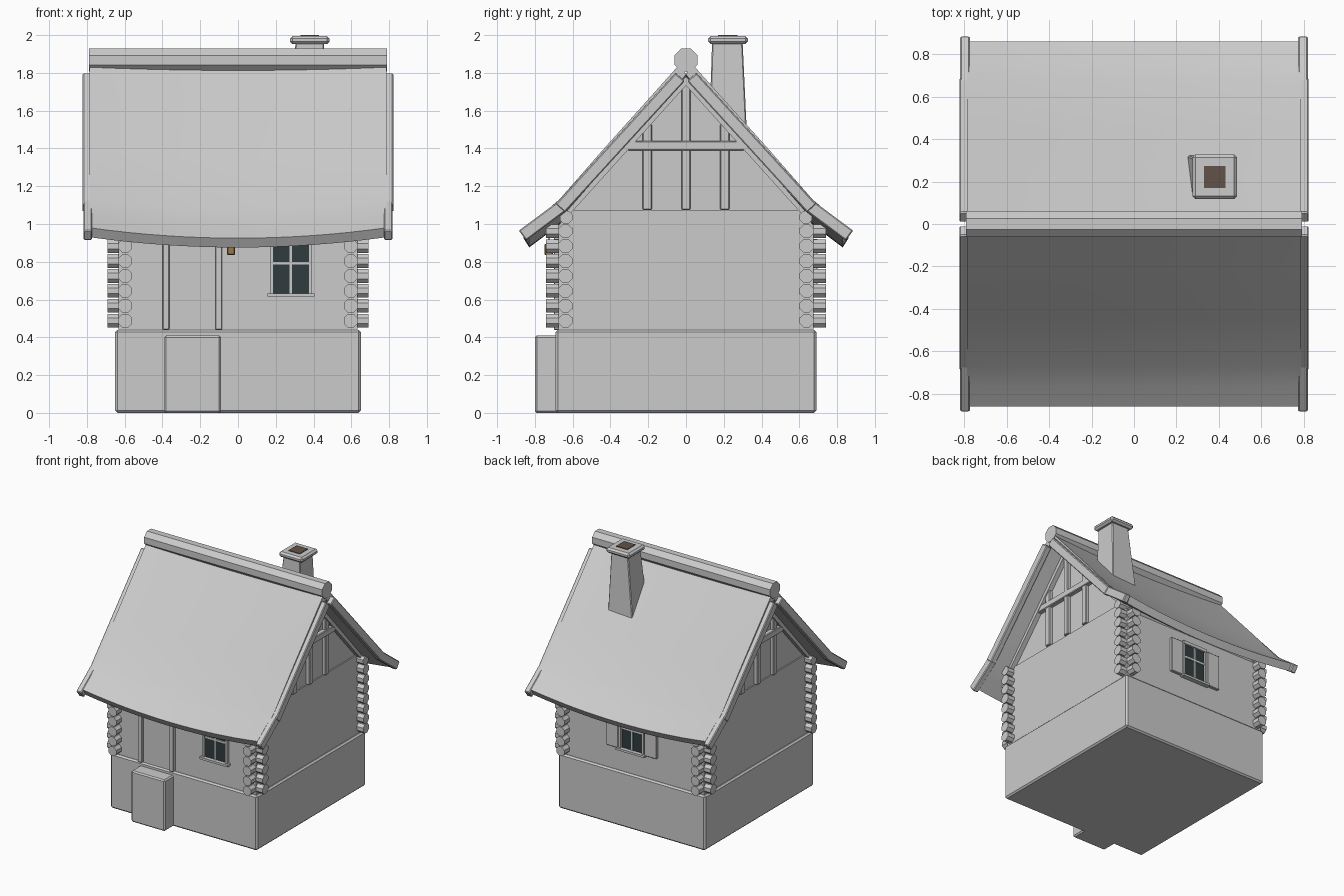
import bpy, bmesh, math
from mathutils import Matrix, Vector

if "Cube" in bpy.data.objects:
    bpy.data.objects.remove(bpy.data.objects["Cube"])


def material(name, rgb):
    m = bpy.data.materials.new(name)
    m.diffuse_color = (*rgb, 1)
    m.use_nodes = True
    m.node_tree.nodes["Principled BSDF"].inputs["Base Color"].default_value = m.diffuse_color
    return m


GLASS = material("dark_glass", (0.03, 0.045, 0.05))
SOOT = material("soot_brown", (0.12, 0.085, 0.065))
BRASS = material("lantern_brass", (0.3, 0.19, 0.07))


def finish(name, bm, mat=None, bevel=0, smooth=False):
    bmesh.ops.recalc_face_normals(bm, faces=bm.faces)
    me = bpy.data.meshes.new(name)
    bm.to_mesh(me)
    bm.free()
    ob = bpy.data.objects.new(name, me)
    bpy.context.collection.objects.link(ob)
    if mat:
        me.materials.append(mat)
    if bevel:
        mod = ob.modifiers.new("bevel", 'BEVEL')
        mod.width, mod.segments = bevel, 1
    if smooth:
        bpy.ops.object.select_all(action='DESELECT')
        ob.select_set(True)
        bpy.context.view_layer.objects.active = ob
        bpy.ops.object.shade_smooth_by_angle(angle=math.radians(40))
    return ob


def loft(name, sections, **kw):
    """Closed skin through equal-length rings of points."""
    bm = bmesh.new()
    rings = [[bm.verts.new(p) for p in s] for s in sections]
    n = len(rings[0])
    for a, b in zip(rings, rings[1:]):
        for i in range(n):
            j = (i + 1) % n
            bm.faces.new((a[i], a[j], b[j], b[i]))
    bm.faces.new(rings[0])
    bm.faces.new(rings[-1])
    return finish(name, bm, **kw)


def rect(x0, x1, y0, y1, z):
    return [(x0, y0, z), (x1, y0, z), (x1, y1, z), (x0, y1, z)]


def box(name, x0, x1, y0, y1, z0, z1, **kw):
    return loft(name, [rect(x0, x1, y0, y1, z0), rect(x0, x1, y0, y1, z1)], **kw)


def prism(name, yz, x0, x1, **kw):
    return loft(name, [[(x, y, z) for y, z in yz] for x in (x0, x1)], **kw)


def log(name, a, b, r, sides=8):
    a, b = Vector(a), Vector(b)
    bm = bmesh.new()
    rot = (b - a).to_track_quat('Z', 'Y').to_matrix().to_4x4()
    spin = Matrix.Rotation(math.pi / sides, 4, 'Z')
    bmesh.ops.create_cone(bm, cap_ends=True, segments=sides, radius1=r, radius2=r,
                          depth=(b - a).length,
                          matrix=Matrix.Translation((a + b) / 2) @ rot @ spin)
    return finish(name, bm)


def strip(p, q, w):
    """Board outline in the y-z plane, hanging w below the line p-q."""
    d = (Vector(q) - Vector(p)).normalized()
    n = Vector((d.y, -d.x))
    if n.y > 0:
        n = -n
    return [p, q, tuple(Vector(q) + n * w), tuple(Vector(p) + n * w)]


# Stone base, door step and wall body
box("foundation", -0.65, 0.65, -0.69, 0.69, 0, 0.44, bevel=0.012)
box("door_step", -0.39, -0.09, -0.80, -0.66, 0, 0.41, bevel=0.01)
prism("walls", [(-0.675, 0.43), (0.675, 0.43), (0.675, 0.99), (0.615, 1.075),
                (-0.615, 1.075), (-0.675, 0.99)], -0.632, 0.632)
prism("gable_walls", [(-0.62, 1.06), (0.62, 1.06), (0, 1.77)], -0.622, 0.622)

# Crossed log ends at each corner
for sx in (-1, 1):
    for sy in (-1, 1):
        for k in range(7):
            z = 0.488 + 0.079 * k
            log("log_end_x", (sx * 0.57, sy * 0.638, z), (sx * 0.69, sy * 0.638, z), 0.039)
            log("log_end_y", (sx * 0.597, sy * 0.60, z), (sx * 0.597, sy * 0.74, z), 0.039)
        log("log_end_top", (sx * 0.57, sy * 0.635, 1.035), (sx * 0.69, sy * 0.635, 1.035), 0.036)

# Gable timber framing on both ends
for s in (-1, 1):
    x0, x1 = s * 0.60, s * 0.65
    for y, top in ((-0.205, 1.53), (0, 1.76), (0.205, 1.53)):
        box("gable_post", x0, x1, y - 0.024, y + 0.024, 1.075, top, bevel=0.005)
    box("gable_tie_beam", x0, s * 0.656, -0.31, 0.31, 1.39, 1.44, bevel=0.005)
    for t in (-1, 1):
        prism("gable_rafter", strip((0, 1.80), (t * 0.645, 1.085), 0.045), x0, s * 0.66)

# Sagging roof slopes with flared eaves
PROFILE = [(0.03, 1.85), (0.2, 1.66), (0.44, 1.393), (0.67, 1.13), (0.765, 1.05), (0.86, 0.98),
           (0.83, 0.93), (0.73, 1.003), (0.635, 1.078), (0.4, 1.343), (0.17, 1.6), (0.0, 1.79)]
for t, name in ((-1, "roof_front"), (1, "roof_back")):
    rings = []
    for i in range(17):
        x = -0.785 + 1.57 * i / 16
        sag = 1 - (x / 0.785) ** 2
        rings.append([(x, t * y, z - sag * (0.035 + 0.02 * y / 0.86)) for y, z in PROFILE])
    loft(name, rings, smooth=True)

# Barge boards, upper and lower piece on each edge
for s in (-1, 1):
    for t in (-1, 1):
        prism("barge_board_upper", strip((t * 0.055, 1.80), (t * 0.69, 1.105), 0.065),
              s * 0.775, s * 0.822, bevel=0.006)
        prism("barge_board_lower", strip((t * 0.67, 1.125), (t * 0.885, 0.965), 0.065),
              s * 0.772, s * 0.818, bevel=0.006)

# Ridge log
log("ridge_log", (-0.79, 0, 1.868), (0.79, 0, 1.868), 0.066)

# Crooked chimney
loft("chimney_shaft", [rect(0.245, 0.47, 0.12, 0.325, 1.42), rect(0.305, 0.455, 0.138, 0.30, 1.96)],
     bevel=0.006)
box("chimney_cap", 0.275, 0.485, 0.117, 0.328, 1.952, 1.995, bevel=0.014)
box("chimney_flue", 0.33, 0.43, 0.17, 0.272, 1.96, 2.0, mat=SOOT)

# Door with frame
box("door", -0.36, -0.11, -0.682, -0.65, 0.44, 0.96)
for x in (-0.381, -0.102):
    box("door_post", x - 0.018, x + 0.018, -0.70, -0.65, 0.44, 0.99, bevel=0.004)
box("door_lintel", -0.41, -0.075, -0.705, -0.65, 0.96, 1.0, bevel=0.004)


# Windows, front one plain and back one with shutters
def window(cx, s):
    def part(name, x0, x1, d0, d1, z0, z1, **kw):
        box(name, cx + x0, cx + x1, s * (0.675 + d0), s * (0.675 + d1), z0, z1, **kw)
    part("window_glass", -0.095, 0.095, -0.02, 0.006, 0.63, 0.90, mat=GLASS)
    for x in (-0.102, 0.102):
        part("window_jamb", x - 0.009, x + 0.009, -0.02, 0.02, 0.625, 0.91)
    part("window_head", -0.11, 0.11, -0.02, 0.022, 0.895, 0.92)
    part("window_sill", -0.125, 0.125, -0.02, 0.037, 0.615, 0.632)
    part("window_mullion", -0.007, 0.007, -0.01, 0.013, 0.63, 0.90)
    part("window_bar", -0.095, 0.095, -0.01, 0.013, 0.785, 0.80)


window(0.28, -1)
window(0, 1)
for t in (-1, 1):
    box("shutter", t * 0.115, t * 0.225, 0.67, 0.697, 0.625, 0.905, bevel=0.004)

# Hanging lantern beside the door
box("lantern_bracket", -0.045, -0.03, -0.735, -0.66, 0.925, 0.94)
box("lantern", -0.058, -0.016, -0.748, -0.705, 0.835, 0.895, mat=BRASS, bevel=0.005)
box("lantern_hook", -0.042, -0.032, -0.731, -0.721, 0.89, 0.93)
